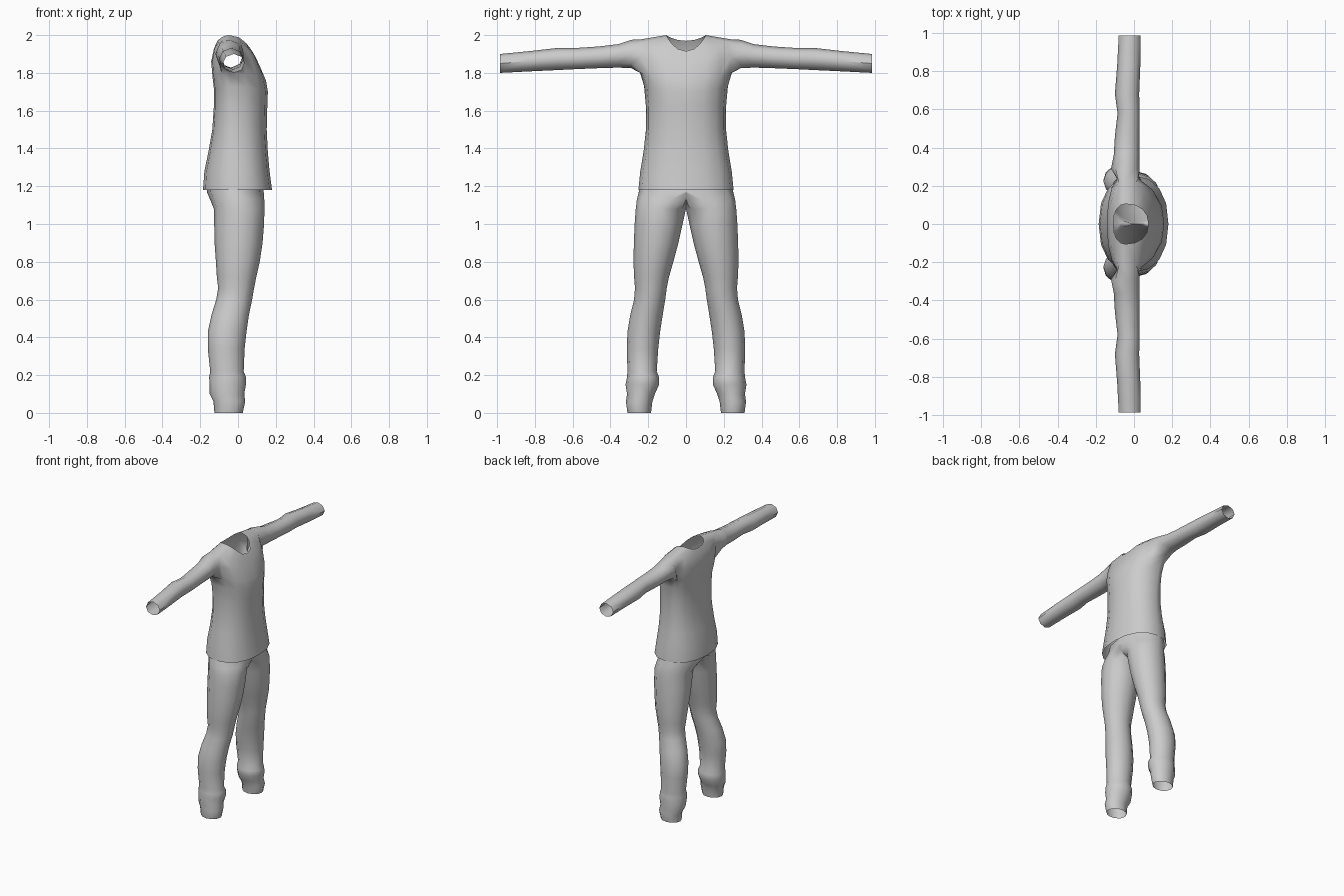
import bpy, bmesh
from math import sin, cos, pi, radians

if "Cube" in bpy.data.objects:
    bpy.data.objects.remove(bpy.data.objects["Cube"])

cloth = bpy.data.materials.new("grey cloth")
cloth.diffuse_color = (0.6, 0.6, 0.6, 1)
cloth.use_nodes = True
cloth.node_tree.nodes["Principled BSDF"].inputs["Base Color"].default_value = cloth.diffuse_color


def bridge(bm, lower, upper, closed=True, skip=lambda i: False):
    """Join two vertex rings with quads."""
    n = len(lower)
    for i in range(n if closed else n - 1):
        j = (i + 1) % n
        quad = (lower[i], lower[j], upper[j], upper[i])
        if skip(i) or all(abs(v.co.y) < 1e-5 for v in quad):
            continue
        bm.faces.new(quad)


def finish(bm, name):
    """Turn one half into a smooth object mirrored across y."""
    bmesh.ops.delete(bm, geom=[v for v in bm.verts if not v.link_faces], context='VERTS')
    mesh = bpy.data.meshes.new(name)
    bm.to_mesh(mesh)
    bm.free()
    mesh.materials.append(cloth)
    ob = bpy.data.objects.new(name, mesh)
    bpy.context.collection.objects.link(ob)
    mirror = ob.modifiers.new("mirror", 'MIRROR')
    mirror.use_axis = (False, True, False)
    bpy.ops.object.select_all(action='DESELECT')
    ob.select_set(True)
    bpy.context.view_layer.objects.active = ob
    bpy.ops.object.shade_smooth_by_angle(angle=radians(50))


def rounded(v):
    return (abs(v) ** 0.88) * (1 if v >= 0 else -1)


# Shirt body: back z, front z, side z, back x, front x, half width
body = [
    (1.18, 1.18, 1.18, -.185, .18, .252),
    (1.28, 1.28, 1.28, -.178, .167, .242),
    (1.38, 1.38, 1.38, -.157, .158, .225),
    (1.50, 1.50, 1.50, -.136, .152, .212),
    (1.62, 1.62, 1.62, -.128, .155, .212),
    (1.71, 1.70, 1.73, -.127, .158, .222),
    (1.78, 1.76, 1.80, -.135, .148, .243),
    (1.86, 1.83, 1.90, -.142, .118, .255),
    (1.93, 1.88, 1.978, -.127, .095, .235),
    (1.97, 1.915, 2.00, -.108, .075, .105),
]
bm = bmesh.new()
rings = []
for k, (zb, zf, zs, xb, xf, hy) in enumerate(body):
    mid = -.045 if k > 5 else -.045 * k / 6
    ring = []
    for i in range(9):
        a = pi * i / 8
        c, s = rounded(cos(a)), rounded(sin(a))
        if i in (0, 8):
            s = 0
        if i == 4:
            c = 0
        x = mid + c * ((xf - mid) if c > 0 else (mid - xb))
        z = zs + ((zf if c > 0 else zb) - zs) * cos(a) ** 2
        ring.append(bm.verts.new((x, hy * s, z)))
    rings.append(ring)
for k in range(len(rings) - 1):
    # Leave the armhole open
    bridge(bm, rings[k], rings[k + 1], False, lambda i: k in (6, 7) and i in (3, 4))

# Sleeve grown from the armhole: y, back x, front x, bottom z, top z
lo, md, hi = rings[6], rings[7], rings[8]
previous = [lo[3], lo[4], lo[5], md[5], hi[5], hi[4], hi[3], md[3]]
for y, x0, x1, z0, z1 in [
    (.29, -.120, .030, 1.825, 1.975),
    (.36, -.106, .030, 1.828, 1.952),
    (.46, -.100, .030, 1.825, 1.940),
    (.58, -.086, .030, 1.820, 1.932),
    (.68, -.100, .027, 1.815, 1.932),
    (.83, -.088, .033, 1.808, 1.915),
    (.985, -.080, .035, 1.80, 1.90),
]:
    ring = []
    for i in range(8):
        a = -pi / 4 * (i + 1)
        ring.append(bm.verts.new(((x0 + x1) / 2 + (x1 - x0) / 2 * cos(a), y,
                                  (z0 + z1) / 2 + (z1 - z0) / 2 * sin(a))))
    bridge(bm, previous, ring)
    previous = ring
finish(bm, "shirt")

# Trouser leg from cuff to waist: z, back x, front x, inner y, outer y
leg = [
    (0.00, -.125, .025, .185, .310),
    (.06, -.130, .038, .178, .318),
    (.10, -.150, .033, .165, .312),
    (.15, -.150, .042, .142, .320),
    (.19, -.153, .042, .143, .312),
    (.22, -.147, .030, .155, .310),
    (.34, -.160, .035, .147, .313),
    (.43, -.160, .045, .137, .310),
    (.52, -.140, .058, .123, .295),
    (.60, -.115, .075, .110, .275),
    (.66, -.105, .085, .102, .270),
    (.72, -.112, .097, .090, .275),
    (.80, -.117, .115, .067, .278),
    (.90, -.124, .130, .040, .276),
    (1.00, -.126, .138, .018, .272),
    (1.08, -.128, .140, 0.00, .266),
    (1.13, -.148, .139, -.10, .260),
    (1.17, -.165, .136, -.22, .250),
    (1.22, -.165, .132, -.24, .240),
]
bm = bmesh.new()
previous = None
for z, x0, x1, y0, y1 in leg:
    ring = []
    for i in range(12):
        a = 2 * pi * i / 12
        y = (y0 + y1) / 2 + (y1 - y0) / 2 * sin(a)
        ring.append(bm.verts.new(((x0 + x1) / 2 + (x1 - x0) / 2 * cos(a),
                                  0 if i in (0, 6) and z > 1.15 else max(0, y), z)))
    if previous:
        bridge(bm, previous, ring)
    previous = ring
finish(bm, "trousers")
